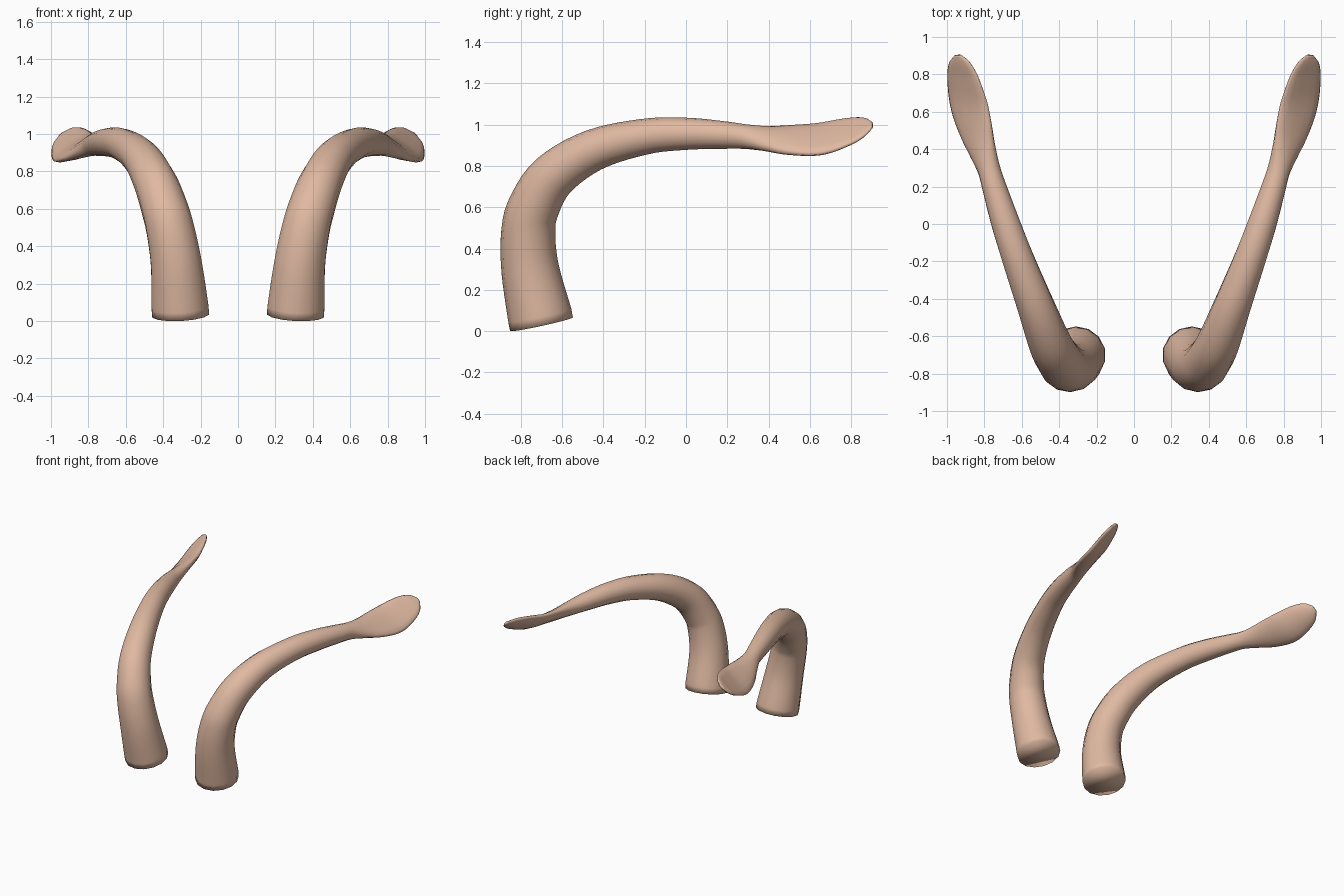
import bpy, bmesh, math
from mathutils import Vector

if "Cube" in bpy.data.objects:
    bpy.data.objects.remove(bpy.data.objects["Cube"])

SIDES, STEPS = 14, 5
ROLL = math.radians(37)

# Stations along one horn: x, y, z, half width, half thickness, scoop depth
STATIONS = [
    (0.307, -0.70, 0.033, 0.156, 0.156, 0),
    (0.310, -0.708, 0.075, 0.156, 0.156, 0),
    (0.329, -0.755, 0.30, 0.140, 0.140, 0),
    (0.360, -0.764, 0.48, 0.131, 0.131, 0),
    (0.392, -0.738, 0.60, 0.125, 0.125, 0),
    (0.446, -0.645, 0.75, 0.115, 0.115, 0),
    (0.521, -0.45, 0.876, 0.101, 0.101, 0),
    (0.615, -0.20, 0.942, 0.087, 0.087, 0),
    (0.685, 0.00, 0.956, 0.078, 0.078, 0),
    (0.742, 0.18, 0.950, 0.067, 0.067, 0),
    (0.775, 0.29, 0.942, 0.064, 0.057, 0),
    (0.812, 0.40, 0.932, 0.086, 0.045, 0.005),
    (0.846, 0.51, 0.925, 0.112, 0.036, 0.009),
    (0.882, 0.65, 0.928, 0.126, 0.030, 0.012),
    (0.910, 0.78, 0.960, 0.108, 0.024, 0.012),
    (0.930, 0.86, 0.985, 0.074, 0.018, 0.008),
    (0.942, 0.902, 0.998, 0.024, 0.008, 0),
]


def smooth_stations(pts):
    """Spline through the stations, giving evenly stepped in-betweens."""
    pts = [Vector(p) for p in pts]
    first, pts = pts[0], pts[1:]
    pts = [first] + pts + [2 * pts[-1] - pts[-2]]
    out = [first]
    for a, b, c, d in zip(pts, pts[1:], pts[2:], pts[3:]):
        for i in range(STEPS):
            t = i / STEPS
            out.append(0.5 * (2 * b + (c - a) * t + (2 * a - 5 * b + 4 * c - d) * t * t
                              + (3 * b - a - 3 * c + d) * t ** 3))
    return out + [pts[-2]]


def make_horn(name, side, material):
    path = smooth_stations(STATIONS)
    bm = bmesh.new()
    rings = []
    for i, s in enumerate(path):
        centre = Vector(s[:3])
        ahead, behind = path[min(i + 1, len(path) - 1)], path[max(i - 1, 0)]
        tangent = (Vector(ahead[:3]) - Vector(behind[:3])).normalized()
        if i < 2:
            tangent = Vector((0.05, -0.21, 0.97)).normalized()
        flat = Vector((1, 0, 0))
        flat = (flat - tangent * flat.dot(tangent)).normalized()
        up = flat.cross(tangent)
        across = flat * math.cos(ROLL) - up * math.sin(ROLL)
        normal = flat * math.sin(ROLL) + up * math.cos(ROLL)
        ring = []
        for k in range(SIDES):
            u, v = math.cos(math.tau * k / SIDES), math.sin(math.tau * k / SIDES)
            p = centre + across * (s[3] * u) + normal * (s[4] * v + s[5] * (u * u - 0.5))
            ring.append(bm.verts.new((p.x * side, p.y, p.z)))
        rings.append(ring)
    # Skin between the rings, then close the base and the tip
    for r0, r1 in zip(rings, rings[1:]):
        for k in range(SIDES):
            j = (k + 1) % SIDES
            bm.faces.new((r0[k], r0[j], r1[j], r1[k]))
    bm.faces.new(rings[0])
    bm.faces.new(rings[-1])
    bmesh.ops.recalc_face_normals(bm, faces=bm.faces)
    for f in bm.faces:
        f.smooth = True
    mesh = bpy.data.meshes.new(name)
    bm.to_mesh(mesh)
    bm.free()
    mesh.materials.append(material)
    obj = bpy.data.objects.new(name, mesh)
    bpy.context.collection.objects.link(obj)
    return obj


skin = bpy.data.materials.new("peach_tan")
skin.diffuse_color = (0.74, 0.485, 0.36, 1)
skin.use_nodes = True
skin.node_tree.nodes["Principled BSDF"].inputs["Base Color"].default_value = skin.diffuse_color

make_horn("right_horn", 1, skin)
make_horn("left_horn", -1, skin)
